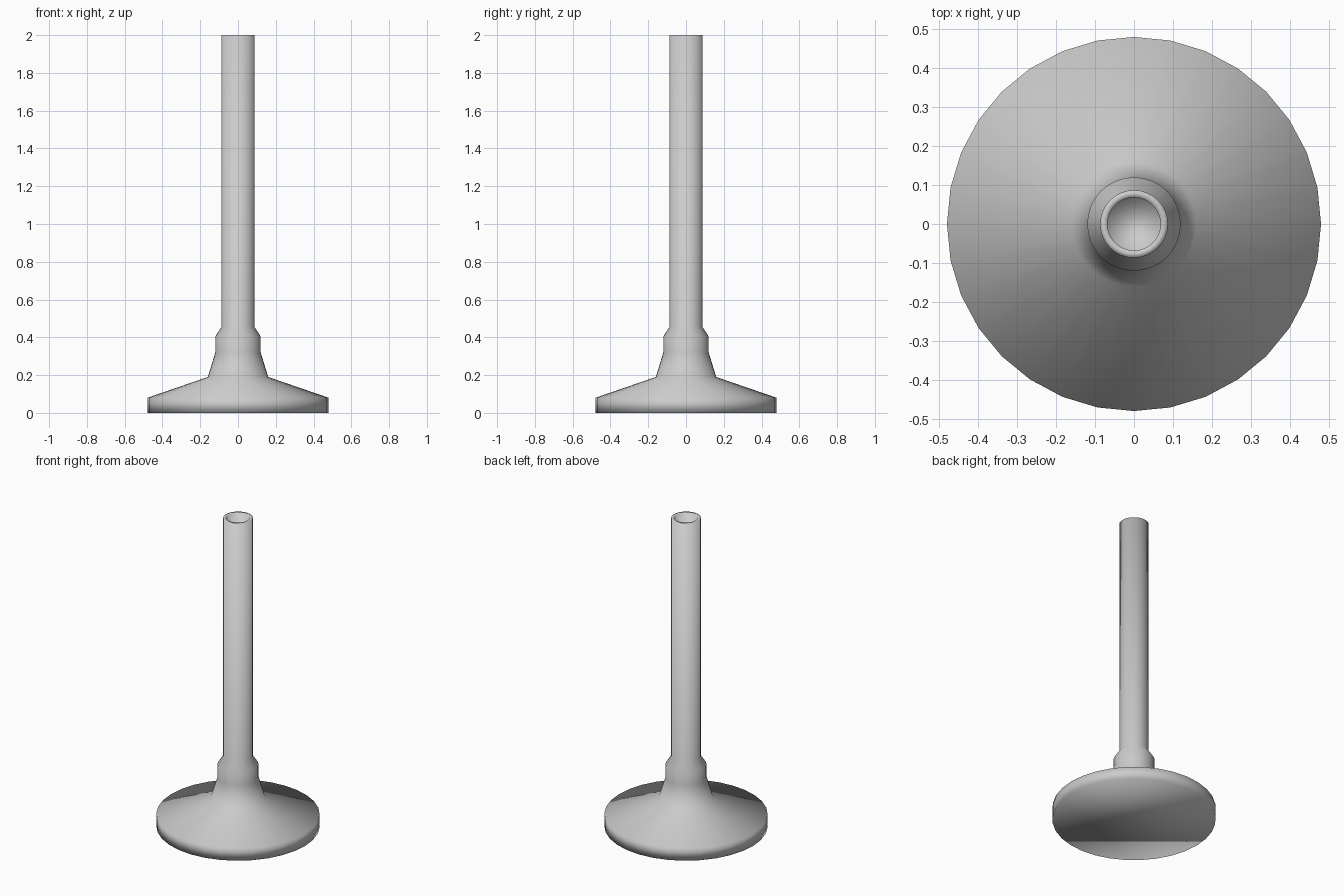
import bpy
import bmesh
from math import cos, sin, tau

cube = bpy.data.objects.get("Cube")
if cube:
    bpy.data.objects.remove(cube, do_unlink=True)

SIDES = 32


def make_material(name, colour):
    mat = bpy.data.materials.new(name)
    mat.use_nodes = True
    mat.diffuse_color = colour
    mat.node_tree.nodes["Principled BSDF"].inputs["Base Color"].default_value = colour
    return mat


def lathe(name, profile, mat):
    """Turn a (radius, height) profile about z and cap both ends."""
    bm = bmesh.new()
    rings = [[bm.verts.new((r * cos(tau * i / SIDES), r * sin(tau * i / SIDES), z))
              for i in range(SIDES)] for r, z in profile]
    for low, high in zip(rings, rings[1:]):
        for i in range(SIDES):
            j = (i + 1) % SIDES
            bm.faces.new((low[i], low[j], high[j], high[i]))
    bm.faces.new(rings[0][::-1])
    bm.faces.new(rings[-1])
    for face in bm.faces:
        face.smooth = True
    mesh = bpy.data.meshes.new(name)
    bm.to_mesh(mesh)
    bm.free()
    mesh.materials.append(mat)
    obj = bpy.data.objects.new(name, mesh)
    bpy.context.collection.objects.link(obj)
    return obj


grey = make_material("light grey", (0.6, 0.6, 0.6, 1))

# One turned body: round foot, flared collar, tall hollow tube
foot = [(0.48, 0), (0.48, 0.08), (0.16, 0.19)]
collar = [(0.12, 0.32), (0.12, 0.405), (0.087, 0.455)]
tube = [(0.087, 2), (0.068, 2), (0.068, 0.455)]
lathe("pedestal_with_hollow_tube", foot + collar + tube, grey)
